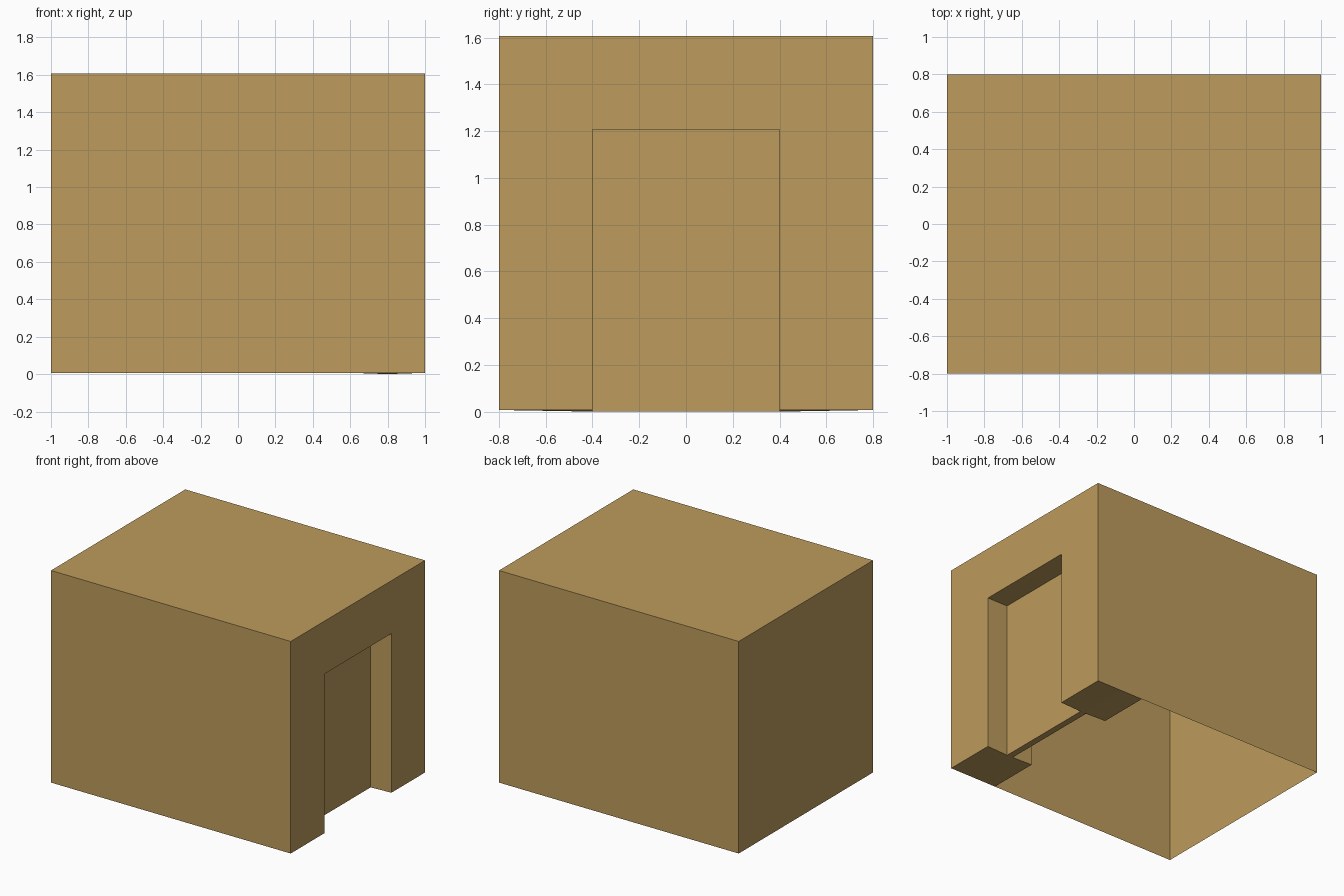
import bpy, bmesh
from mathutils import Matrix

if "Cube" in bpy.data.objects:
    bpy.data.objects.remove(bpy.data.objects["Cube"])

BASE, TOP, DOOR = 0.007, 1.606, 1.207   # heights
HX, HY, DY = 1.0, 0.8, 0.4              # half length, half width, half door width

tan = bpy.data.materials.new("tan")
tan.diffuse_color = (0.51, 0.33, 0.107, 1)
tan.use_nodes = True
tan.node_tree.nodes["Principled BSDF"].inputs["Base Color"].default_value = tan.diffuse_color


def finish(name, bm):
    me = bpy.data.meshes.new(name)
    bm.to_mesh(me)
    bm.free()
    me.materials.append(tan)
    ob = bpy.data.objects.new(name, me)
    bpy.context.collection.objects.link(ob)


def box(x0, x1, y0, y1, z0, z1):
    bm = bmesh.new()
    m = Matrix.Translation(((x0 + x1) / 2, (y0 + y1) / 2, (z0 + z1) / 2))
    m = m @ Matrix.Diagonal((x1 - x0, y1 - y0, z1 - z0, 1))
    bmesh.ops.create_cube(bm, size=1, matrix=m)
    return bm


# Thin outer shell, open at the bottom and on the doorway side
bm = box(-HX, HX, -HY, HY, BASE, TOP)
bm.normal_update()
bmesh.ops.delete(bm, geom=[f for f in bm.faces if f.normal.z < -0.9 or f.normal.x > 0.9],
                 context='FACES')
finish("outer_shell", bm)

# Thick doorway wall: arch profile swept along x, dipping slightly at the panel
bm = bmesh.new()
rings = []
for x, low in ((1.0, BASE), (0.8, 0.0), (0.6, BASE)):
    profile = [(-HY, BASE), (-HY, TOP), (HY, TOP), (HY, BASE),
               (DY, low), (DY, DOOR), (-DY, DOOR), (-DY, low)]
    rings.append([bm.verts.new((x, y, z)) for y, z in profile])
for a, b in zip(rings, rings[1:]):
    for i in range(8):
        j = (i + 1) % 8
        bm.faces.new((a[i], a[j], b[j], b[i]))
bm.faces.new(rings[0])
bm.faces.new(rings[-1][::-1])
bmesh.ops.recalc_face_normals(bm, faces=bm.faces[:])
# drop the faces already covered by the shell
bm.normal_update()
covered = [f for f in bm.faces if all(abs(v.co.y) > HY - 0.01 for v in f.verts)
           and abs(f.normal.x) < 0.5]
bmesh.ops.delete(bm, geom=covered, context='FACES')
finish("doorway_wall", bm)

# Door panel set back in the opening
finish("door_panel", box(0.775, 0.825, -DY, DY, 0.0, DOOR))
